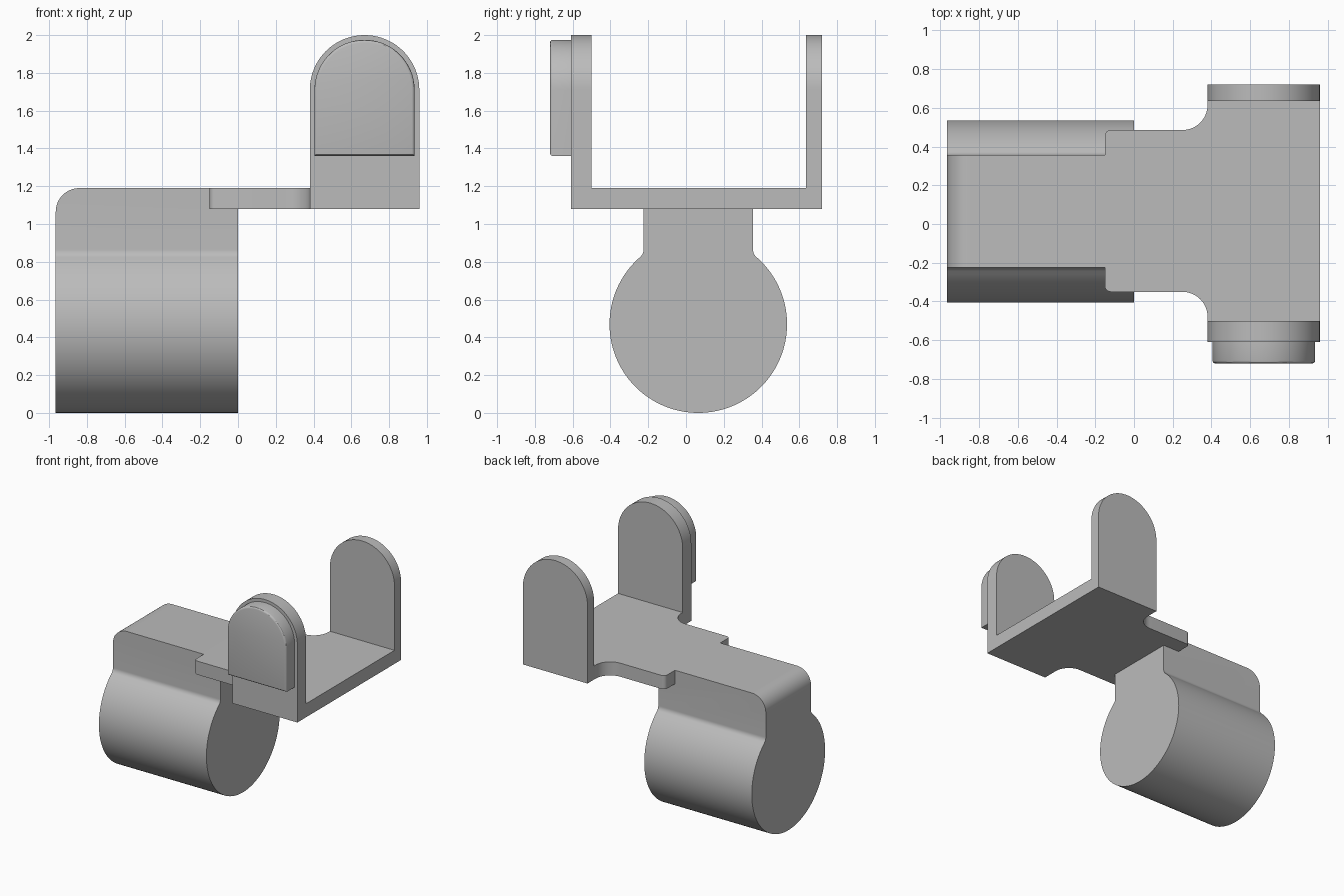
import bpy
import bmesh
from math import cos, sin, radians, sqrt, atan2, degrees
from mathutils import Vector

if "Cube" in bpy.data.objects:
    bpy.data.objects.remove(bpy.data.objects["Cube"], do_unlink=True)

grey = bpy.data.materials.new("plain_grey")
grey.use_nodes = True
grey.diffuse_color = (0.5, 0.5, 0.5, 1)
grey.node_tree.nodes["Principled BSDF"].inputs["Base Color"].default_value = (0.5, 0.5, 0.5, 1)


def arc(cx, cy, r, start, end, steps=10):
    """Points along an arc, angles in degrees."""
    angles = [radians(start + (end - start) * i / steps) for i in range(steps + 1)]
    return [(cx + r * cos(a), cy + r * sin(a)) for a in angles]


def mirrored(half, centre):
    """Close a half outline by mirroring it across first coordinate = centre."""
    return half + [(2 * centre - u, v) for u, v in reversed(half)]


def prism(name, outline, axis, low, high, round_test=None, radius=0.0, segments=10):
    """Extrude an outline along an axis, optionally rounding the chosen edges."""
    place = {"x": lambda u, v, d: (d, u, v),
             "y": lambda u, v, d: (u, d, v),
             "z": lambda u, v, d: (u, v, d)}[axis]
    bm = bmesh.new()
    base = bm.faces.new([bm.verts.new(place(u, v, low)) for u, v in outline])
    new = bmesh.ops.extrude_face_region(bm, geom=[base])["geom"]
    shift = Vector(place(0, 0, high - low))
    bmesh.ops.translate(bm, vec=shift, verts=[g for g in new if isinstance(g, bmesh.types.BMVert)])
    bmesh.ops.remove_doubles(bm, verts=bm.verts, dist=0.0001)
    bmesh.ops.recalc_face_normals(bm, faces=bm.faces)
    if round_test:
        edges = [e for e in bm.edges if all(round_test(v.co) for v in e.verts)]
        bmesh.ops.bevel(bm, geom=edges, offset=radius, segments=segments,
                        profile=0.5, affect="EDGES")
    mesh = bpy.data.meshes.new(name)
    bm.to_mesh(mesh)
    bm.free()
    mesh.materials.append(grey)
    obj = bpy.data.objects.new(name, mesh)
    bpy.context.collection.objects.link(obj)
    return obj


def select(obj):
    bpy.ops.object.select_all(action="DESELECT")
    obj.select_set(True)
    bpy.context.view_layer.objects.active = obj


def merge(target, part):
    """Weld a part into the target."""
    mod = target.modifiers.new("union", "BOOLEAN")
    mod.operation = "UNION"
    mod.solver = "EXACT"
    mod.object = part
    select(target)
    bpy.ops.object.modifier_apply(modifier=mod.name)
    bpy.data.objects.remove(part, do_unlink=True)


def arch(cx, half_width, bottom, top):
    """Upright outline with a semicircular top."""
    return ([(cx - half_width, bottom), (cx + half_width, bottom)]
            + arc(cx, top - half_width, half_width, 0, 180, 40))


TOP, UNDER = 1.19, 1.08
MID = 0.065

# Cylinder and neck: keyhole section with blended corners, rounded rear top edge
R, NECK, BLEND = 0.47, 0.29, 0.05
rise = sqrt((R + BLEND) ** 2 - (NECK + BLEND) ** 2)
meet = degrees(atan2(rise, NECK + BLEND))
half = ([(MID + NECK, TOP)]
        + arc(MID + NECK + BLEND, R + rise, BLEND, 180, 180 + meet, 6)
        + arc(MID, R, R, meet, -90, 48))
bracket = prism("bracket", mirrored(half, MID), "x", -0.965, 0.0,
                lambda c: c.x < -0.96 and c.z > TOP - 0.01, 0.125, 12)

# Flat plate: narrow tongue flaring into a wide crossbar
FRONT, BACK, LEFT, RIGHT = -0.61, 0.72, 0.96, 0.38
outline = ([(LEFT, FRONT), (LEFT, BACK), (RIGHT, BACK)]
           + arc(RIGHT - 0.13, 0.615, 0.13, 0, -90)
           + arc(-0.12, 0.455, 0.03, 90, 180, 5)
           + arc(-0.12, -0.32, 0.03, 180, 270, 5)
           + arc(RIGHT - 0.13, -0.48, 0.13, 90, 0)
           + [(RIGHT, FRONT)])
merge(bracket, prism("plate", outline, "z", UNDER, TOP))

# Upright arched ears at the front and back
for name, low, high in (("front_ear", FRONT, -0.5), ("back_ear", 0.635, BACK)):
    merge(bracket, prism(name, arch(0.67, 0.29, UNDER, 2.0), "y", low, high))

# Raised pad on the front ear with softened outer edge
pad = prism("front_pad", arch(0.67, 0.265, 1.36, 1.975), "y", -0.72, FRONT,
            lambda c: c.y < -0.715, 0.015, 3)

for obj in (bracket, pad):
    select(obj)
    bpy.ops.object.shade_smooth_by_angle(angle=radians(30))
